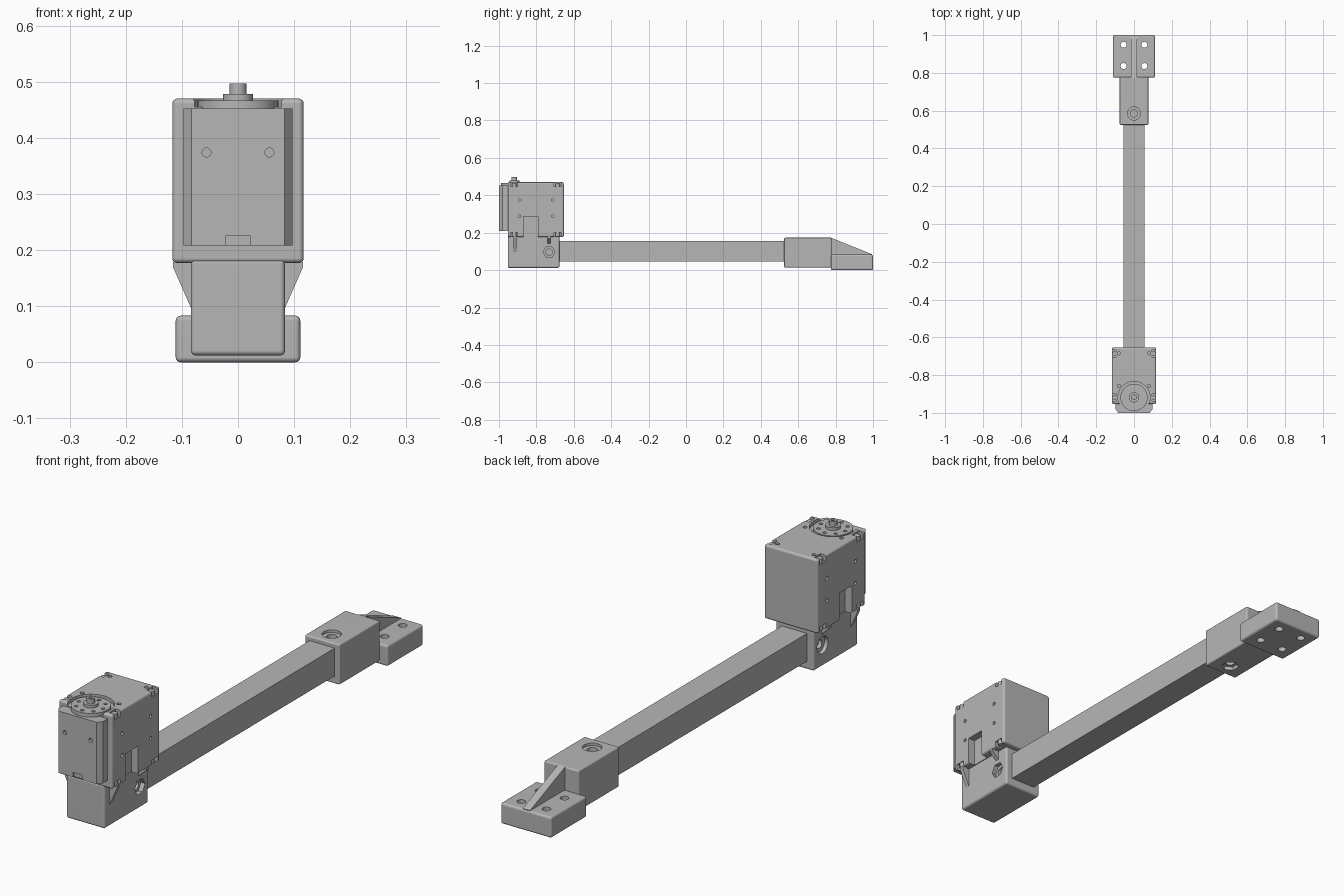
import bpy, bmesh, math
from mathutils import Matrix, Vector

cube = bpy.data.objects.get("Cube")
if cube:
    bpy.data.objects.remove(cube, do_unlink=True)

grey = bpy.data.materials.new("plain grey")
grey.use_nodes = True
colour = (0.47, 0.47, 0.47, 1)
grey.diffuse_color = colour
grey.node_tree.nodes["Principled BSDF"].inputs["Base Color"].default_value = colour

TURN = {"z": Matrix(), "x": Matrix.Rotation(math.pi / 2, 4, "Y"),
        "y": Matrix.Rotation(math.pi / 2, 4, "X")}
parts = []


def finish(name, bm, keep=True):
    bmesh.ops.recalc_face_normals(bm, faces=bm.faces)
    mesh = bpy.data.meshes.new(name)
    bm.to_mesh(mesh)
    bm.free()
    mesh.materials.append(grey)
    obj = bpy.data.objects.new(name, mesh)
    bpy.context.collection.objects.link(obj)
    if keep:
        parts.append(obj)
    return obj


def box(name, lo, hi, bevel=0, keep=True):
    lo, hi = Vector(lo), Vector(hi)
    bm = bmesh.new()
    place = Matrix.Translation((lo + hi) / 2) @ Matrix.Diagonal((hi - lo).to_4d())
    place[3][3] = 1
    bmesh.ops.create_cube(bm, size=1, matrix=place)
    if bevel:
        bmesh.ops.bevel(bm, geom=bm.edges[:], offset=bevel, segments=4,
                        profile=0.5, affect="EDGES")
    return finish(name, bm, keep)


def cyl(name, centre, r, depth, axis="z", sides=32, keep=True):
    bm = bmesh.new()
    bmesh.ops.create_cone(bm, cap_ends=True, segments=sides, radius1=r, radius2=r,
                          depth=depth, matrix=Matrix.Translation(centre) @ TURN[axis])
    return finish(name, bm, keep)


def prism(name, points, along):
    """Extrude a closed 3D outline along a vector."""
    bm = bmesh.new()
    face = bm.faces.new([bm.verts.new(p) for p in points])
    ext = bmesh.ops.extrude_face_region(bm, geom=[face])
    bmesh.ops.translate(bm, vec=along, verts=[v for v in ext["geom"]
                                              if isinstance(v, bmesh.types.BMVert)])
    return finish(name, bm)


def cut(obj, cutter):
    mod = obj.modifiers.new("cut", "BOOLEAN")
    mod.operation, mod.solver, mod.object = "DIFFERENCE", "EXACT", cutter
    bpy.context.view_layer.objects.active = obj
    bpy.ops.object.modifier_apply(modifier=mod.name)
    bpy.data.objects.remove(cutter, do_unlink=True)


def cut_box(obj, lo, hi):
    cut(obj, box("cutter", lo, hi, keep=False))


def cut_hole(obj, centre, r, depth, axis="z", sides=20):
    cut(obj, cyl("cutter", centre, r, depth, axis, sides, keep=False))


# Square beam
box("beam", (-0.055, -0.72, 0.045), (0.055, 0.56, 0.155))

# Servo housing with side openings, screw pockets and mounting holes
SHAFT_Y, TOP = -0.918, 0.47
servo = box("servo_housing", (-0.117, -0.953, 0.177), (0.117, -0.653, TOP), 0.009)
cut_hole(servo, (0, SHAFT_Y, TOP + 0.005), 0.085, 0.04, sides=48)
for s in (-1, 1):
    outer, inner = sorted((s * 0.087, s * 0.13))
    cut_box(servo, (outer, -0.868, 0.17), (inner, -0.79, 0.287))
    for y in (-0.919, -0.686):
        a, b = sorted((s * 0.094, s * 0.13))
        cut_box(servo, (a, y - 0.019, 0.446), (b, y + 0.019, 0.5))
        cut_box(servo, (a, y - 0.019, 0.15), (b, y + 0.019, 0.2))
        for z in (0.452, 0.193):
            cyl("corner_screw", (s * 0.104, y, z), 0.012, 0.024, sides=16)
    for y in (-0.89, -0.713):
        for z in (0.288, 0.375):
            cut_hole(servo, (s * 0.117, y, z), 0.007, 0.02, "x")
    for y in (-0.857, -0.685):
        cut_hole(servo, (s * 0.08, y, TOP), 0.008, 0.02)

# Front cover with chamfered sides, two screw holes and a cable notch
cover = prism("front_cover", [(-0.097, -0.94, 0.208), (-0.097, -0.982, 0.208),
                              (-0.083, -1.0, 0.208), (0.083, -1.0, 0.208),
                              (0.097, -0.982, 0.208), (0.097, -0.94, 0.208)],
              (0, 0, 0.244))
for s in (-1, 1):
    cut_hole(cover, (s * 0.056, -1.0, 0.374), 0.008, 0.02, "y")
cut_box(cover, (-0.021, -1.02, 0.19), (0.021, -0.994, 0.226))

# Output horn with a ring of holes, hub and shaft
horn = cyl("output_horn", (0, SHAFT_Y, 0.459), 0.072, 0.016, sides=48)
for i in range(8):
    a = i * math.tau / 8
    cut_hole(horn, (0.053 * math.cos(a), SHAFT_Y + 0.053 * math.sin(a), 0.467),
             0.007, 0.014, sides=12)
cyl("horn_hub", (0, SHAFT_Y, 0.47), 0.027, 0.016)
shaft = cyl("output_shaft", (0, SHAFT_Y, 0.484), 0.015, 0.026)
cut_hole(shaft, (0, SHAFT_Y, 0.497), 0.007, 0.012)

# Bracket block under the servo, with a cross bolt hole
bracket = box("servo_bracket", (-0.084, -0.953, 0.012), (0.084, -0.677, 0.185), 0.009)
cut_hole(bracket, (0.084, -0.732, 0.096), 0.032, 0.036, "x", 6)
cut_hole(bracket, (-0.084, -0.732, 0.096), 0.034, 0.03, "x", 32)
for s in (-1, 1):
    cut_hole(bracket, (s * 0.07, -0.732, 0.096), 0.017, 0.03, "x")
    # Triangular ribs carrying the servo corners
    for name, y, low in (("front_rib", -0.921, 0.095), ("rear_rib", -0.741, 0.14)):
        prism(name, [(s * 0.078, y, 0.179), (s * 0.116, y, 0.179),
                     (s * 0.116, y, 0.17), (s * 0.083, y, low),
                     (s * 0.078, y, low)], (0, 0.016, 0))

# Sleeve at the far end, bolt hole on top and nut pocket below
sleeve = box("sleeve", (-0.076, 0.525, 0.014), (0.076, 0.778, 0.173), 0.006)
cut_hole(sleeve, (0, 0.585, 0.173), 0.035, 0.02, sides=32)
cut_hole(sleeve, (0, 0.585, 0.16), 0.019, 0.04)
cut_hole(sleeve, (0, 0.585, 0.014), 0.034, 0.03, sides=6)
cut_hole(sleeve, (0, 0.585, 0.03), 0.017, 0.03)

# Foot plate with four screw holes and a sloping centre rib
foot = box("foot_plate", (-0.111, 0.775, 0), (0.111, 1.0, 0.083), 0.009)
for x in (-0.055, 0.055):
    for y in (0.836, 0.949):
        cut_hole(foot, (x, y, 0.04), 0.016, 0.2)
prism("foot_rib", [(-0.016, 0.765, 0.06), (-0.016, 0.765, 0.173),
                   (-0.016, 0.776, 0.173), (-0.016, 0.996, 0.084),
                   (-0.016, 0.99, 0.06)], (0.032, 0, 0))

# Smooth the rounded edges, keep corners crisp
bpy.ops.object.select_all(action="DESELECT")
for obj in parts:
    obj.select_set(True)
    bpy.context.view_layer.objects.active = obj
bpy.ops.object.shade_smooth_by_angle(angle=math.radians(31))
for obj in parts:
    obj.modifiers.new("even_normals", "WEIGHTED_NORMAL").keep_sharp = True
